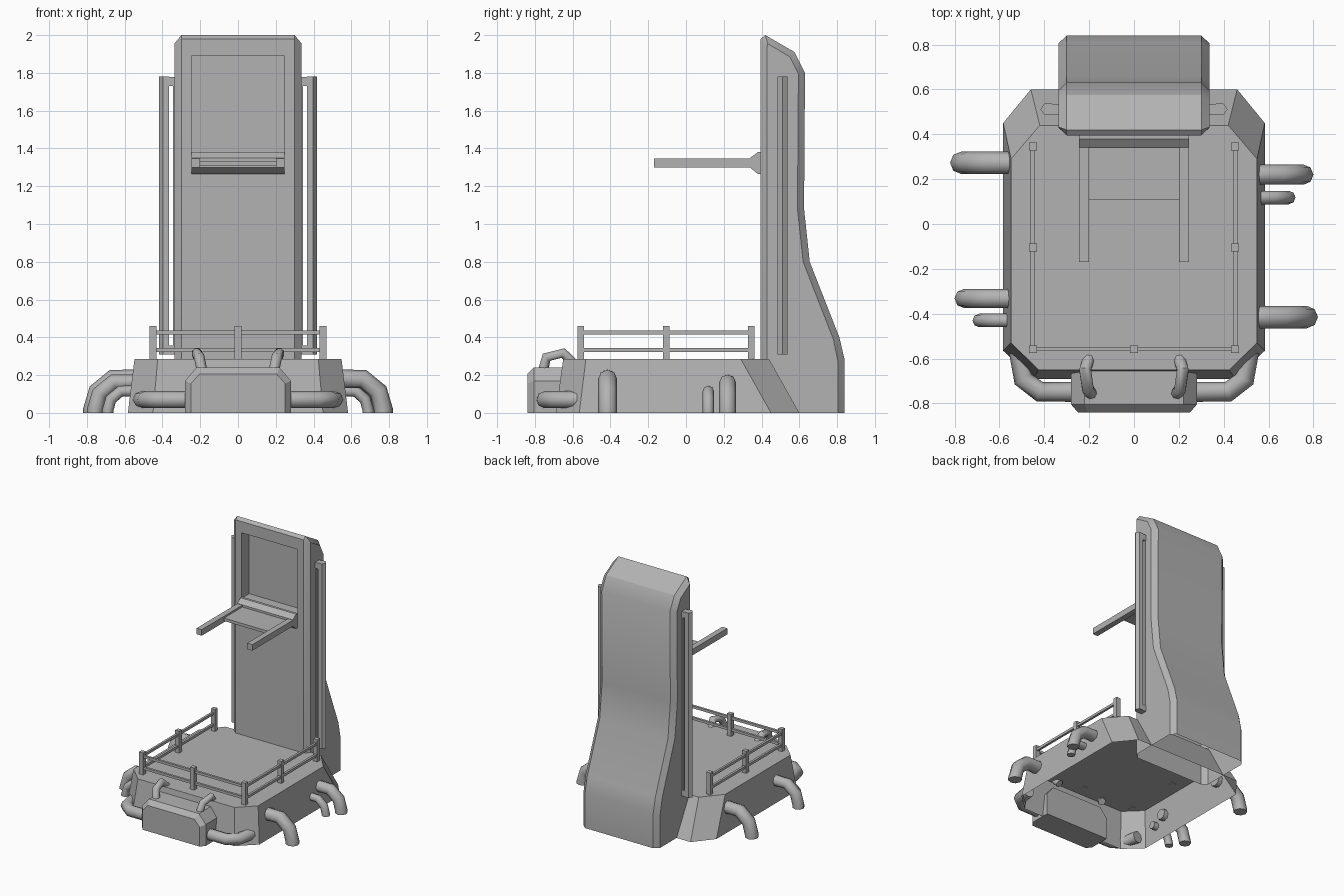
import bpy, bmesh
from math import radians

if "Cube" in bpy.data.objects:
    bpy.data.objects.remove(bpy.data.objects["Cube"])

# Dark grey paint shared by every part
paint = bpy.data.materials.new("dark_grey")
paint.diffuse_color = (0.45, 0.45, 0.45, 1)
paint.use_nodes = True
paint.node_tree.nodes["Principled BSDF"].inputs["Base Color"].default_value = paint.diffuse_color


def finish(name, bm):
    bmesh.ops.recalc_face_normals(bm, faces=bm.faces)
    me = bpy.data.meshes.new(name)
    bm.to_mesh(me)
    bm.free()
    me.materials.append(paint)
    ob = bpy.data.objects.new(name, me)
    bpy.context.collection.objects.link(ob)
    return ob


def activate(ob):
    bpy.ops.object.select_all(action='DESELECT')
    ob.select_set(True)
    bpy.context.view_layer.objects.active = ob


def smooth_by_angle(ob, deg):
    activate(ob)
    bpy.ops.object.shade_smooth_by_angle(angle=radians(deg))


def loft(name, rings, start_cap=True, end_cap=True):
    """Skin a list of equal-length point rings."""
    bm = bmesh.new()
    rows = [[bm.verts.new(p) for p in r] for r in rings]
    n = len(rows[0])
    for a, b in zip(rows, rows[1:]):
        for i in range(n):
            j = (i + 1) % n
            bm.faces.new((a[i], a[j], b[j], b[i]))
    if start_cap:
        bm.faces.new(rows[0])
    if end_cap:
        bm.faces.new(rows[-1])
    return finish(name, bm)


def box(name, x0, x1, y0, y1, z0, z1):
    return loft(name, [[(x0, y0, z), (x1, y0, z), (x1, y1, z), (x0, y1, z)] for z in (z0, z1)])


def open_bottom(ob):
    """Remove the faces lying on the ground."""
    bm = bmesh.new()
    bm.from_mesh(ob.data)
    ground = [f for f in bm.faces if all(v.co.z < 0.001 for v in f.verts)]
    bmesh.ops.delete(bm, geom=ground, context='FACES')
    bm.to_mesh(ob.data)
    bm.free()


def pipe(name, pts, r):
    cu = bpy.data.curves.new(name, 'CURVE')
    cu.dimensions = '3D'
    cu.bevel_depth = r
    cu.bevel_resolution = 2
    cu.use_fill_caps = True
    cu.materials.append(paint)
    sp = cu.splines.new('POLY')
    sp.points.add(len(pts) - 1)
    for p, co in zip(sp.points, pts):
        p.co = (*co, 1)
    ob = bpy.data.objects.new(name, cu)
    bpy.context.collection.objects.link(ob)
    activate(ob)
    bpy.ops.object.convert(target='MESH')
    smooth_by_angle(bpy.context.object, 55)


def mirrored(half):
    return half + [(-x, y) for x, y in reversed(half)]


# Platform: open-bottomed shell with chamfered corners
low = mirrored([(0.45, -0.69), (0.583, -0.565), (0.583, 0.45), (0.46, 0.60)])
high = mirrored([(0.425, -0.65), (0.548, -0.53), (0.548, 0.29), (0.42, 0.44)])
loft("platform", [[(x, y, 0) for x, y in low], [(x, y, 0.285) for x, y in high]], start_cap=False)

# Tower: side profile lofted across x, with bevelled sides
outer = [(0.395, 0), (0.395, 1.98), (0.42, 2.0), (0.575, 1.91), (0.63, 1.80),
         (0.625, 1.08), (0.655, 0.80), (0.812, 0.40), (0.84, 0.28), (0.84, 0)]
inner = [(0.43, 0), (0.43, 1.94), (0.432, 1.955), (0.55, 1.885), (0.595, 1.795),
         (0.59, 1.08), (0.62, 0.80), (0.78, 0.39), (0.805, 0.27), (0.805, 0)]
tower = loft("tower", [[(x, y, z) for y, z in prof] for x, prof in
                       ((-0.337, inner), (-0.30, outer), (0.30, outer), (0.337, inner))])

# Recessed panel in the tower front
cutter = box("panel_cutter", -0.245, 0.245, 0.30, 0.49, 1.37, 1.89)
cutter.hide_render = True
mod = tower.modifiers.new("recess", 'BOOLEAN')
mod.operation = 'DIFFERENCE'
mod.object = cutter
activate(tower)
bpy.ops.object.modifier_apply(modifier=mod.name)
bpy.data.objects.remove(cutter)
open_bottom(tower)
smooth_by_angle(tower, 30)

# Guide rails on the tower sides
rail = [(0.365, 0.485), (0.398, 0.485), (0.417, 0.511), (0.398, 0.538), (0.365, 0.538)]
for s, side in ((-1, "left"), (1, "right")):
    loft(f"guide_rail_{side}", [[(s * x, y, z) for x, y in rail] for z in (0.31, 1.78)])
    xs = sorted((s * 0.33, s * 0.345))
    box(f"rail_backing_{side}", *xs, 0.49, 0.533, 0.31, 1.775)
    for z, end in ((0.31, "lower"), (1.73, "upper")):
        xs = sorted((s * 0.32, s * 0.375))
        box(f"rail_bracket_{end}_{side}", *xs, 0.487, 0.536, z, z + 0.047)

# Lifting fork
carriage = [(0.40, 1.265), (0.38, 1.265), (0.34, 1.298), (0.34, 1.35), (0.38, 1.38), (0.40, 1.38)]
loft("fork_carriage", [[(x, y, z) for y, z in carriage] for x in (-0.245, 0.245)])
box("fork_arm_left", -0.245, -0.20, -0.17, 0.345, 1.30, 1.348)
box("fork_arm_right", 0.20, 0.245, -0.17, 0.345, 1.30, 1.348)
box("fork_plate", -0.21, 0.21, 0.11, 0.345, 1.31, 1.333)

# Safety railing
for i, (x, y) in enumerate([(s * 0.45, y) for s in (-1, 1) for y in (-0.558, -0.105, 0.345)] + [(0, -0.558)]):
    box(f"railing_post_{i + 1}", x - 0.0175, x + 0.0175, y - 0.0175, y + 0.0175, 0.28, 0.46)
for z, lvl in ((0.333, "lower"), (0.425, "upper")):
    for x, side in ((-0.453, "left"), (0.453, "right")):
        box(f"railing_bar_{lvl}_{side}", x - 0.009, x + 0.009, -0.558, 0.345, z - 0.01, z + 0.01)
    box(f"railing_bar_{lvl}_front", -0.45, 0.45, -0.567, -0.549, z - 0.01, z + 0.01)

# Front machinery box with bevelled face
face = mirrored([(0.25, 0.0), (0.25, 0.155), (0.205, 0.205)])
body = mirrored([(0.28, 0.0), (0.28, 0.17), (0.22, 0.24)])
loft("front_box", [[(x, y, z) for x, z in prof] for y, prof in
                   ((-0.84, face), (-0.805, body), (-0.64, body))])

# Pipes joining the front box to the platform
for s, side in ((-1, "left"), (1, "right")):
    pipe(f"front_pipe_{side}", [(s * x, y, 0.07) for x, y in
         ((0.26, -0.748), (0.42, -0.748), (0.493, -0.692), (0.512, -0.57))], 0.045)
    pipe(f"top_pipe_{side}", [(s * x, y, z) for x, y, z in
         ((0.188, -0.76, 0.21), (0.205, -0.738, 0.295),
          (0.218, -0.65, 0.317), (0.20, -0.597, 0.26))], 0.028)

# Outlet pipes bending down to the ground: side, y, radius, reach, top height
outlets = [(-1, 0.273, 0.05, 0.82, 0.23), (-1, -0.332, 0.043, 0.80, 0.205), (-1, -0.43, 0.03, 0.72, 0.145),
           (1, 0.22, 0.045, 0.80, 0.205), (1, 0.118, 0.03, 0.72, 0.145), (1, -0.415, 0.05, 0.82, 0.23)]
for i, (s, y, r, reach, top) in enumerate(outlets):
    xe, zc = reach - r, top - r
    b = min(xe - 0.60, zc * 0.6)
    path = [(0.53, zc), (xe - b, zc), (xe - 0.25 * b, zc - 0.62 * b), (xe, zc - 1.5 * b), (xe, 0)]
    pipe(f"outlet_pipe_{i + 1}", [(s * x, y, z) for x, z in path], r)
